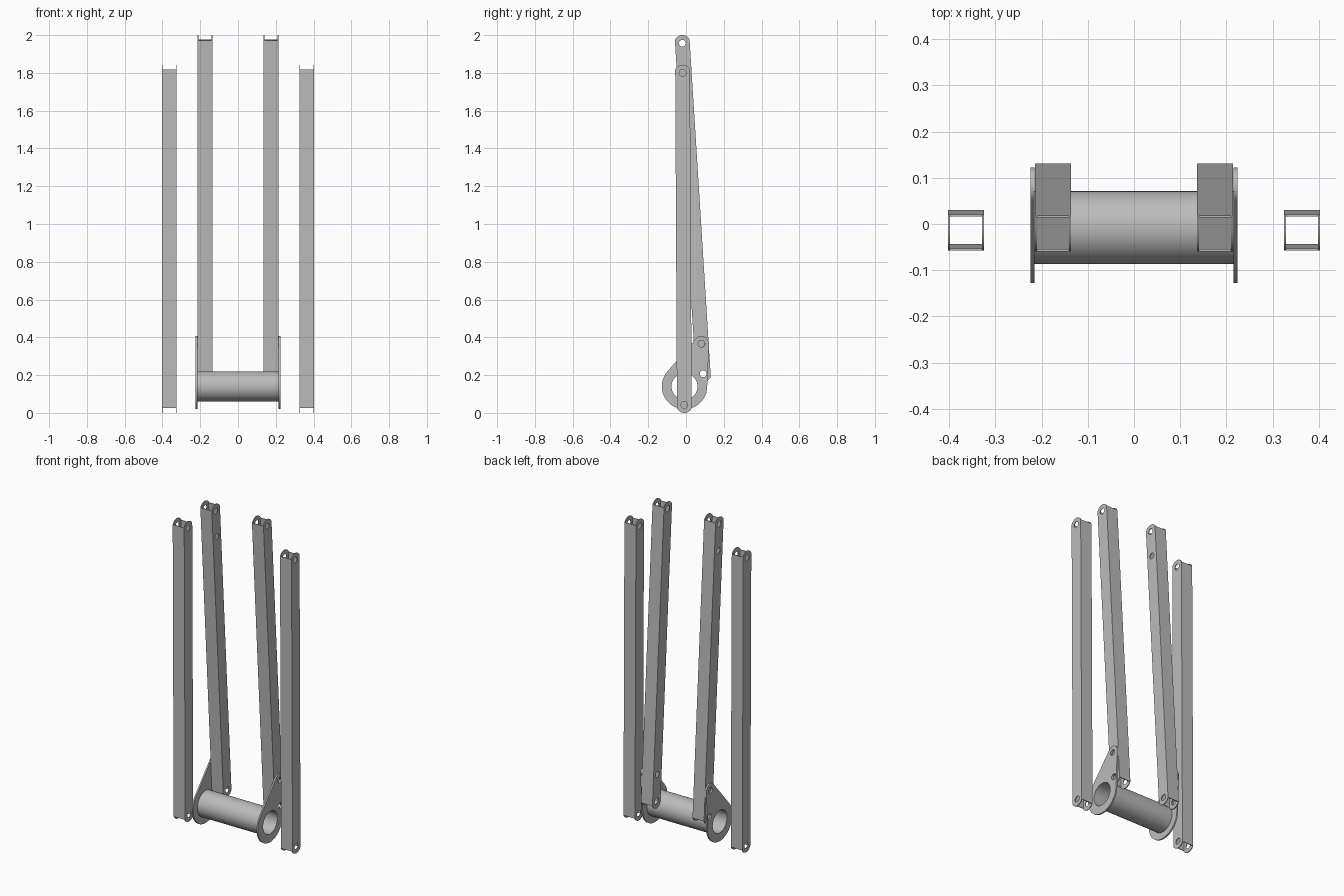
import bpy, bmesh
from math import sin, cos, pi, atan2, acos, asin, hypot
from mathutils import Vector

cube = bpy.data.objects.get("Cube")
if cube:
    bpy.data.objects.remove(cube)

# Single bare-metal colour
steel = bpy.data.materials.new("grey_steel")
steel.use_nodes = True
steel.diffuse_color = (0.5, 0.5, 0.5, 1)
steel.node_tree.nodes["Principled BSDF"].inputs["Base Color"].default_value = (0.5, 0.5, 0.5, 1)


def arc(centre, r, start, end, n):
    return [(centre[0] + r * cos(start + (end - start) * i / n),
             centre[1] + r * sin(start + (end - start) * i / n)) for i in range(n + 1)]


def circle(centre, r, n=24):
    return arc(centre, r, 0, 2 * pi, n)[:-1]


def slab(bm, outline, holes, x0, x1):
    """Add a y-z outline with holes, extruded between x0 and x1."""
    curve = bpy.data.curves.new("outline", 'CURVE')
    curve.dimensions = '2D'
    curve.fill_mode = 'BOTH'
    curve.extrude = (x1 - x0) / 2
    for loop in [outline] + holes:
        spline = curve.splines.new('POLY')
        spline.points.add(len(loop) - 1)
        for point, (u, v) in zip(spline.points, loop):
            point.co = (u, v, 0, 1)
        spline.use_cyclic_u = True
    temp = bpy.data.objects.new("outline", curve)
    bpy.context.collection.objects.link(temp)
    graph = bpy.context.evaluated_depsgraph_get()
    mesh = bpy.data.meshes.new_from_object(temp.evaluated_get(graph))
    for v in mesh.vertices:
        v.co = (v.co.z + (x0 + x1) / 2, v.co.x, v.co.y)
    part = bmesh.new()
    part.from_mesh(mesh)
    bmesh.ops.remove_doubles(part, verts=part.verts, dist=1e-5)
    bmesh.ops.recalc_face_normals(part, faces=part.faces)
    part.to_mesh(mesh)
    part.free()
    bm.from_mesh(mesh)
    bpy.data.objects.remove(temp)
    bpy.data.curves.remove(curve)
    bpy.data.meshes.remove(mesh)


def finish(name, bm):
    mesh = bpy.data.meshes.new(name)
    bm.to_mesh(mesh)
    bm.free()
    mesh.materials.clear()
    mesh.materials.append(steel)
    obj = bpy.data.objects.new(name, mesh)
    bpy.context.collection.objects.link(obj)
    bpy.ops.object.select_all(action='DESELECT')
    obj.select_set(True)
    bpy.context.view_layer.objects.active = obj
    bpy.ops.object.shade_smooth_by_angle(angle=0.5)


HALF, WALL, END_R, HOLE_R = 0.039, 0.0045, 0.043, 0.018


def bar(name, x0, x1, low, high, extra=None):
    """Hollow square bar with rounded, drilled cheeks between two pivots."""
    low, high = Vector(low), Vector(high)
    axis = (high - low).normalized()
    across = Vector((axis.y, -axis.x))
    tilt = atan2(axis.y, axis.x)
    a = asin(HALF / END_R)
    outline = arc(high, END_R, tilt - a, tilt + a, 16) + arc(low, END_R, tilt + pi - a, tilt + pi + a, 16)
    pivots = [low, high]
    if extra is not None:
        pivots.append(low + axis * extra if extra > 0 else high + axis * extra)
    holes = [circle(p, HOLE_R) for p in pivots]
    bm = bmesh.new()
    # Side cheeks
    slab(bm, outline, holes, x0, x0 + WALL)
    slab(bm, outline, holes, x1 - WALL, x1)
    # Front and back walls, ending short of the cheek tips
    over = END_R * cos(a)
    for s in (-1, 1):
        outer, inner = across * HALF * s, across * (HALF - WALL) * s
        ends = (low - axis * over, high + axis * over)
        wall = [ends[0] + outer, ends[1] + outer, ends[1] + inner, ends[0] + inner]
        slab(bm, wall, [], x0 + WALL, x1 - WALL)
    finish(name, bm)


# Drum tube
DRUM = (-0.008, 0.14)
bm = bmesh.new()
slab(bm, circle(DRUM, 0.079, 64), [circle(DRUM, 0.069, 64)], -0.215, 0.215)
finish("drum_tube", bm)

# Teardrop end plates: a large disc tapering to a small lobe
LOBE, BIG, SMALL = (0.082, 0.366), 0.12, 0.04
dy, dz = LOBE[0] - DRUM[0], LOBE[1] - DRUM[1]
phi, beta = atan2(dz, dy), acos((BIG - SMALL) / hypot(dy, dz))
teardrop = arc(DRUM, BIG, phi + beta, phi + 2 * pi - beta, 48) + arc(LOBE, SMALL, phi - beta, phi + beta, 20)
LOW_PIVOT = (0.091, 0.207)
plate_holes = [circle(DRUM, 0.069, 64), circle(LOBE, HOLE_R), circle(LOW_PIVOT, HOLE_R)]
for side, x0 in (("left", 0.215), ("right", -0.224)):
    bm = bmesh.new()
    slab(bm, teardrop, plate_holes, x0, x0 + 0.009)
    finish(side + "_end_plate", bm)

# Inner bars, the same part turned end for end
HIGH_PIVOT = (-0.019, 1.957)
bar("left_inner_bar", 0.136, 0.214, LOW_PIVOT, HIGH_PIVOT, 0.16)
bar("right_inner_bar", -0.214, -0.136, LOW_PIVOT, HIGH_PIVOT, -0.16)

# Outer bars
for side, x0 in (("left", 0.325), ("right", -0.403)):
    bar(side + "_outer_bar", x0, x0 + 0.078, (-0.009, 0.043), (-0.018, 1.8))
